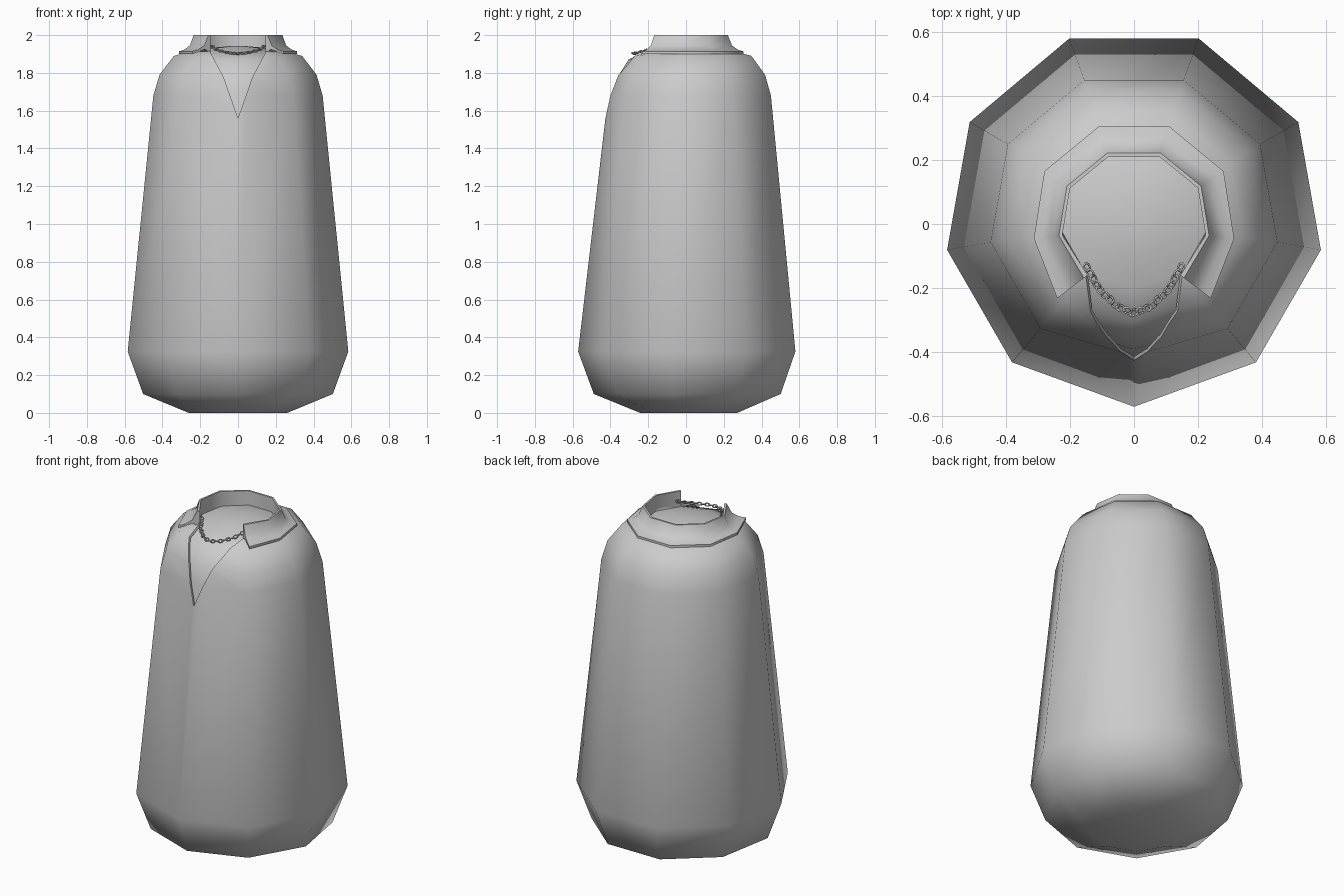
import bpy, bmesh, math
from mathutils import Vector, Matrix

if "Cube" in bpy.data.objects:
    bpy.data.objects.remove(bpy.data.objects["Cube"])

CY = 0.022   # lathe axis offset in y
SIDES = 9    # one corner points to the front


def make(name, verts, faces, angle=60, mods=None):
    me = bpy.data.meshes.new(name)
    me.from_pydata([tuple(v) for v in verts], [], faces)
    bm = bmesh.new()
    bm.from_mesh(me)
    bmesh.ops.recalc_face_normals(bm, faces=bm.faces)
    bm.to_mesh(me)
    bm.free()
    ob = bpy.data.objects.new(name, me)
    bpy.context.collection.objects.link(ob)
    bpy.ops.object.select_all(action='DESELECT')
    ob.select_set(True)
    bpy.context.view_layer.objects.active = ob
    if mods:
        mods(ob)
        for m in list(ob.modifiers):
            bpy.ops.object.modifier_apply(modifier=m.name)
    if angle:
        bpy.ops.object.shade_smooth_by_angle(angle=math.radians(angle))
    return ob


def lathe(profile, cap_top):
    verts, faces = [], []
    for r, z in profile:
        for i in range(SIDES):
            a = math.tau * i / SIDES
            # chest corner is slightly flattened near the neckline
            k = 0.955 if i == 0 and 1.5 < z < 1.85 else 1
            verts.append((r * k * math.sin(a), CY - r * k * math.cos(a), z))
    for j in range(len(profile) - 1):
        for i in range(SIDES):
            n = (i + 1) % SIDES
            faces.append((j * SIDES + i, j * SIDES + n,
                          (j + 1) * SIDES + n, (j + 1) * SIDES + i))
    faces.append(tuple(reversed(range(SIDES))))
    if cap_top:
        faces.append(tuple((len(profile) - 1) * SIDES + i for i in range(SIDES)))
    return verts, faces


# V neckline cutter
half = [(0.075, 1.775), (0.152, 1.92), (0.152, 2.1)]
outline = [(0, 1.56)] + half + [(-x, z) for x, z in reversed(half)]
n = len(outline)
cut_faces = [tuple(range(n)), tuple(range(n, 2 * n))]
cut_faces += [(i, (i + 1) % n, n + (i + 1) % n, n + i) for i in range(n)]
cutter = make("neckline_cutter",
              [(x, y, z) for y in (-1, 0.0) for x, z in outline], cut_faces, None)
cutter.hide_render = True


def shirt_mods(ob):
    s = ob.modifiers.new("thickness", 'SOLIDIFY')
    s.thickness = 0.012
    s.offset = -1
    b = ob.modifiers.new("neckline", 'BOOLEAN')
    b.operation = 'DIFFERENCE'
    b.solver = 'EXACT'
    b.object = cutter


# Outer garment
make("shirt_body", *lathe([(0.265, 0), (0.51, 0.1), (0.593, 0.325), (0.455, 1.68),
                           (0.422, 1.79), (0.345, 1.89), (0.235, 1.918)], False),
     mods=shirt_mods)
bpy.data.objects.remove(cutter)

# Torso seen inside the neckline
make("inner_torso", *lathe([(0.45, 1.4), (0.433, 1.68), (0.40, 1.78), (0.325, 1.873),
                            (0.225, 1.908), (0.12, 1.935), (0.04, 1.942)], True))

# Folded collar: sections swept round the back, open at the front
inner = [(0.08, 0.21), (0.2, 0.112), (0.224, -0.035), (0.145, -0.16)]
outer = [(0.11, 0.305), (0.28, 0.165), (0.313, -0.045), (0.24, -0.232)]
stations = list(zip(inner, outer))
stations = [((-a[0], a[1]), (-b[0], b[1])) for a, b in reversed(stations)] + stations
section = [(0, 1.905), (0, 2.0), (0.12, 2.0), (0.35, 1.945), (0.7, 1.922),
           (1, 1.914), (1, 1.900), (0.3, 1.925), (0.1, 1.91)]
verts, faces = [], []
m = len(section)
for a, b in stations:
    a, b = Vector(a), Vector(b)
    for t, z in section:
        p = a.lerp(b, t)
        verts.append((p.x, p.y, z))
for j in range(len(stations) - 1):
    for i in range(m):
        k = (i + 1) % m
        faces.append((j * m + i, j * m + k, (j + 1) * m + k, (j + 1) * m + i))
faces += [tuple(range(m)), tuple((len(stations) - 1) * m + i for i in range(m))]
make("collar", verts, faces, 45)

# Necklace: links laid along a drooping path
ctrl = [Vector(p) for p in [(0, -0.277, 1.902), (0.05, -0.26, 1.906),
                            (0.108, -0.205, 1.92), (0.147, -0.135, 1.945)]]
path = [Vector((-p.x, p.y, p.z)) for p in reversed(ctrl[1:])] + ctrl
seg = [(b - a).length for a, b in zip(path, path[1:])]


def along(d):
    for i, s in enumerate(seg):
        if d <= s or i == len(seg) - 1:
            return path[i].lerp(path[i + 1], d / s), (path[i + 1] - path[i]).normalized()
        d -= s


LINKS, U, V = 21, 10, 5
verts, faces = [], []
for l in range(LINKS):
    pos, tan = along(sum(seg) * l / (LINKS - 1))
    side = Vector((0, 0, 1)).cross(tan).normalized()
    up = tan.cross(side)
    rot = Matrix((tan, side, up)).transposed() @ Matrix.Rotation(
        math.radians(28 if l % 2 else -28), 3, 'X')
    base = len(verts)
    for u in range(U):
        a = math.tau * u / U
        for v in range(V):
            c = math.tau * v / V
            r = 0.0035 * math.cos(c)
            verts.append(pos + rot @ Vector(((0.0135 + r) * math.cos(a),
                                             (0.0105 + r) * math.sin(a),
                                             0.0035 * math.sin(c))))
            u2, v2 = (u + 1) % U, (v + 1) % V
            faces.append((base + u * V + v, base + u2 * V + v,
                          base + u2 * V + v2, base + u * V + v2))
make("necklace_chain", verts, faces, 80)
